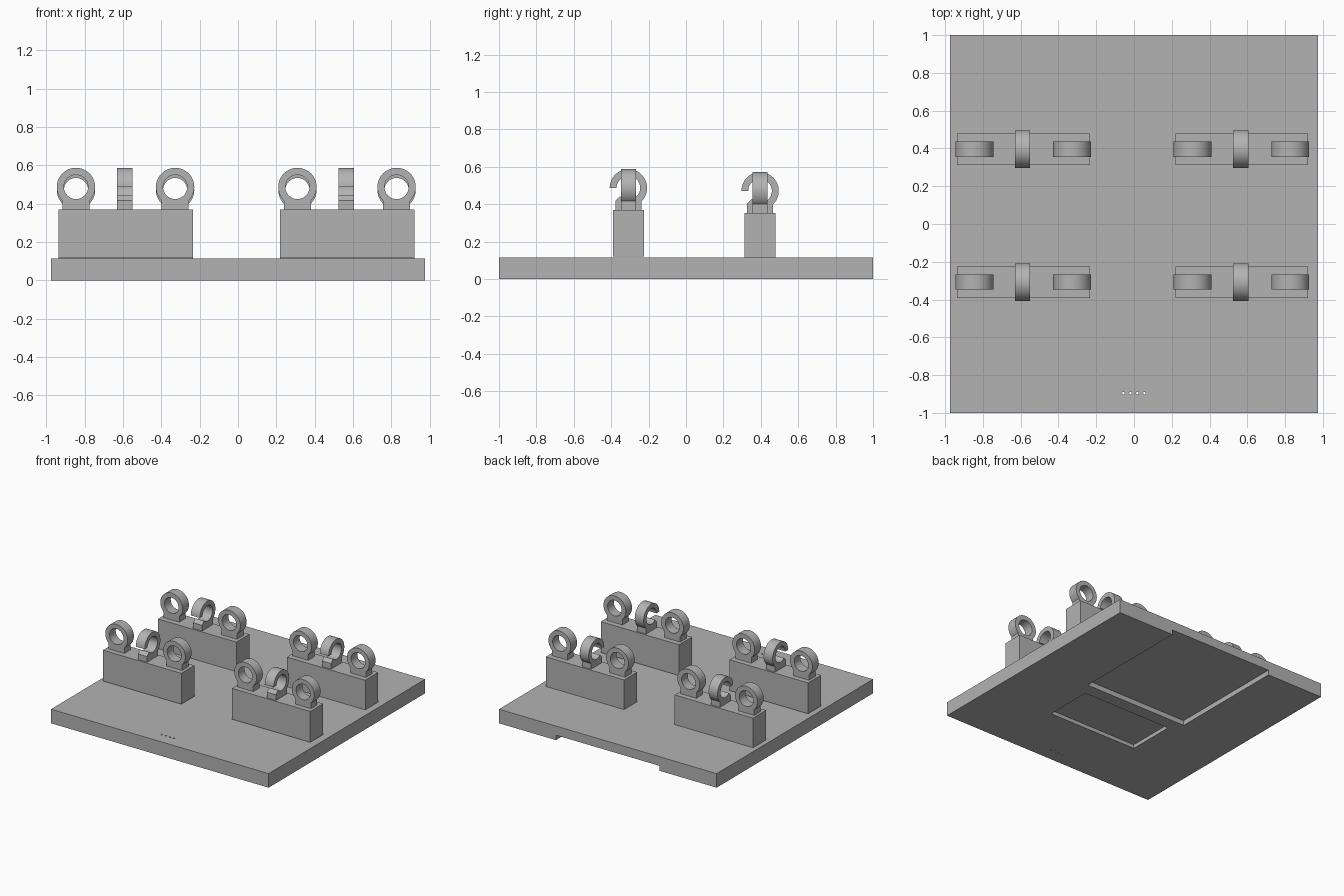
import bpy, bmesh, math
from mathutils import Matrix, Vector

cube = bpy.data.objects.get("Cube")
if cube:
    bpy.data.objects.remove(cube, do_unlink=True)

GREY = (0.45, 0.45, 0.45, 1)
grey = bpy.data.materials.new("plain grey")
grey.use_nodes = True
grey.diffuse_color = GREY
grey.node_tree.nodes["Principled BSDF"].inputs["Base Color"].default_value = GREY


def make_object(name, bm):
    bmesh.ops.recalc_face_normals(bm, faces=bm.faces)
    mesh = bpy.data.meshes.new(name)
    bm.to_mesh(mesh)
    bm.free()
    mesh.materials.append(grey)
    obj = bpy.data.objects.new(name, mesh)
    bpy.context.collection.objects.link(obj)
    return obj


def add_box(bm, low, high):
    low, high = Vector(low), Vector(high)
    matrix = Matrix.Translation((low + high) / 2) @ Matrix.Diagonal((*(high - low), 1))
    bmesh.ops.create_cube(bm, size=1, matrix=matrix)


def box(name, low, high):
    bm = bmesh.new()
    add_box(bm, low, high)
    return make_object(name, bm)


def cut(target, cutter):
    """Subtract a helper shape and discard it."""
    mod = target.modifiers.new("cut", 'BOOLEAN')
    mod.operation, mod.solver, mod.object = 'DIFFERENCE', 'EXACT', cutter
    bpy.ops.object.select_all(action='DESELECT')
    bpy.context.view_layer.objects.active = target
    target.select_set(True)
    bpy.ops.object.modifier_apply(modifier=mod.name)
    bpy.data.objects.remove(cutter, do_unlink=True)


OUTER, INNER, HALF, FOOT = 0.1, 0.063, 0.04, 0.07


def ring_on_foot(name, location, start, sweep, turn):
    """Ring in the local XZ plane, full or open, standing on a short foot."""
    bm = bmesh.new()
    closed = sweep >= 360
    steps = round(48 * sweep / 360)
    sections = []
    for i in range(steps if closed else steps + 1):
        a = math.radians(start + sweep * i / steps)
        sections.append([bm.verts.new((r * math.cos(a), y, r * math.sin(a)))
                         for r, y in ((INNER, -HALF), (OUTER, -HALF),
                                      (OUTER, HALF), (INNER, HALF))])
    pairs = list(zip(sections, sections[1:]))
    if closed:
        pairs.append((sections[-1], sections[0]))
    else:
        bm.faces.new(sections[0])
        bm.faces.new(sections[-1])
    for a, b in pairs:
        for k in range(4):
            n = (k + 1) % 4
            bm.faces.new((a[k], a[n], b[n], b[k]))
    add_box(bm, (-FOOT, -HALF, -0.12), (FOOT, HALF, -FOOT))
    obj = make_object(name, bm)
    obj.location = location
    obj.rotation_euler.z = math.radians(turn)
    bpy.ops.object.select_all(action='DESELECT')
    bpy.context.view_layer.objects.active = obj
    obj.select_set(True)
    bpy.ops.object.shade_smooth_by_angle(angle=math.radians(30))


# Base plate with two underside pockets and a row of pin holes
base = box("base_plate", (-0.975, -1, 0), (0.975, 1, 0.114))
cut(base, box("large_pocket", (-0.465, 0.02, -0.1), (0.465, 1.1, 0.04)))
cut(base, box("small_pocket", (-0.4, -0.48, -0.1), (0.4, -0.085, 0.03)))
for i in range(4):
    bm = bmesh.new()
    bmesh.ops.create_cone(bm, cap_ends=True, segments=12, radius1=0.007, radius2=0.007,
                          depth=0.5, matrix=Matrix.Translation((-0.056 + 0.037 * i, -0.895, 0)))
    cut(base, make_object("pin_hole", bm))

# Four mounting blocks, each with two closed rings and an open hook between them
for row, y, top in (("front", -0.308, 0.37), ("back", 0.396, 0.354)):
    for side, x in (("right", -0.585), ("left", 0.57)):
        label = row + "_" + side
        box(label + "_block", (x - 0.351, y - 0.083, top - 0.25), (x + 0.351, y + 0.083, top))
        z = top + 0.117
        for end, dx in (("outer" if x < 0 else "inner", -0.26), ("inner" if x < 0 else "outer", 0.257)):
            ring_on_foot(label + "_" + end + "_ring", (x + dx, y, z), 0, 360, 0)
        ring_on_foot(label + "_hook", (x - 0.005, y, z), -135, 315, 90)
